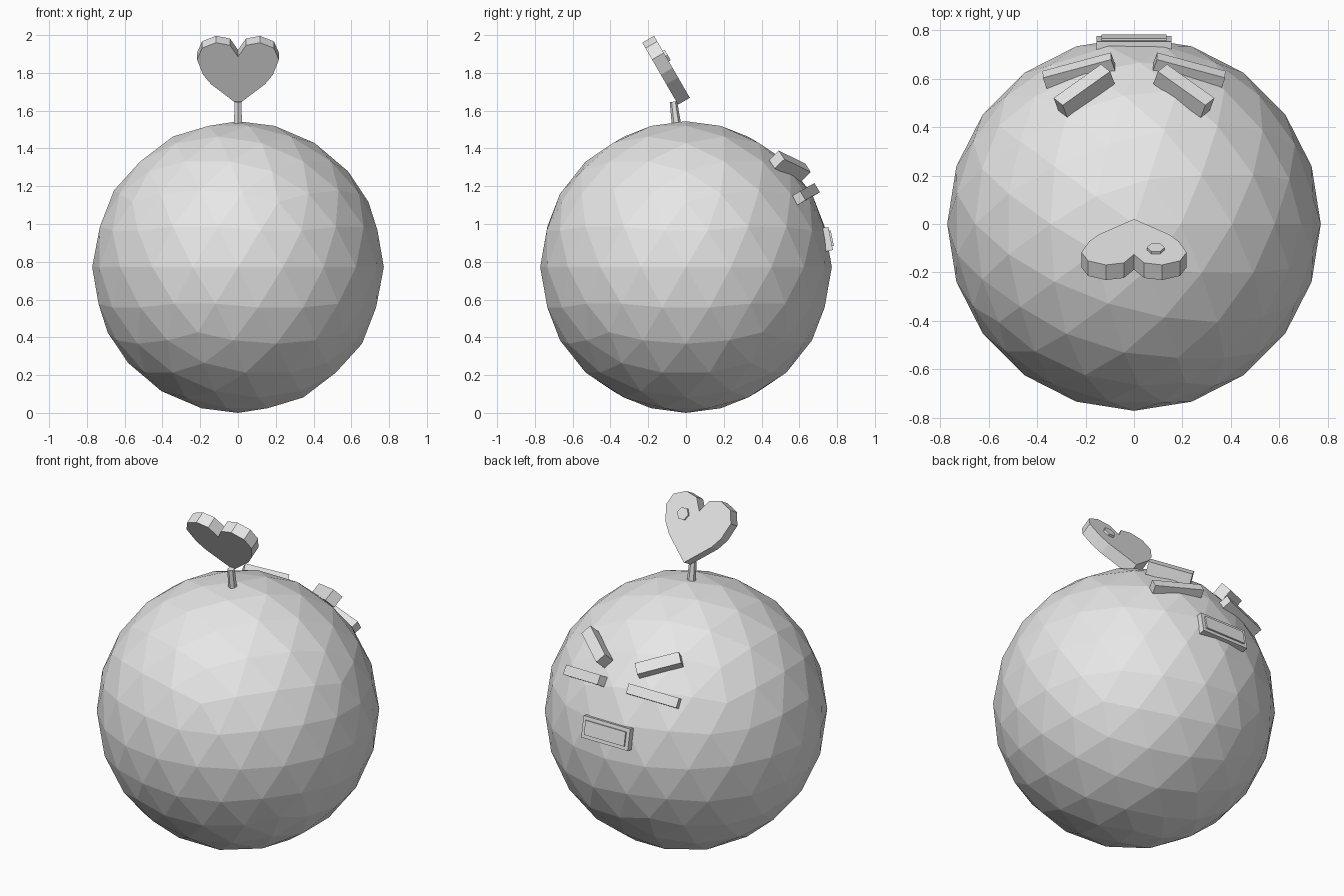
import bpy
import bmesh
from mathutils import Matrix, Vector

cube = bpy.data.objects.get("Cube")
if cube:
    bpy.data.objects.remove(cube, do_unlink=True)

grey = bpy.data.materials.new("plain_grey")
grey.use_nodes = True
grey.diffuse_color = (0.8, 0.8, 0.8, 1)
grey.node_tree.nodes["Principled BSDF"].inputs["Base Color"].default_value = (0.8, 0.8, 0.8, 1)

RADIUS = 0.772
CENTRE = Vector((0, 0, RADIUS))


def finish(name, bm, matrix=Matrix()):
    """Turn a bmesh into a flat-shaded grey object."""
    bmesh.ops.recalc_face_normals(bm, faces=bm.faces)
    mesh = bpy.data.meshes.new(name)
    bm.to_mesh(mesh)
    bm.free()
    mesh.materials.append(grey)
    obj = bpy.data.objects.new(name, mesh)
    obj.matrix_world = matrix
    bpy.context.collection.objects.link(obj)
    return obj


def frame(origin, along, normal):
    """Matrix with local x along the part and local z along the normal."""
    z = Vector(normal).normalized()
    x = Vector(along)
    x = (x - z * x.dot(z)).normalized()
    y = z.cross(x)
    return Matrix.Translation(origin) @ Matrix((x, y, z)).transposed().to_4x4()


def face_bar(name, origin, along, size):
    """Box lying against the ball, facing outwards."""
    origin = Vector(origin)
    bm = bmesh.new()
    bmesh.ops.create_cube(bm, size=1)
    bmesh.ops.scale(bm, vec=size, verts=bm.verts)
    return finish(name, bm, frame(origin, along, origin - CENTRE))


def cylinder(name, sides, r_low, r_high, depth, matrix):
    bm = bmesh.new()
    bmesh.ops.create_cone(bm, cap_ends=True, segments=sides, radius1=r_low,
                          radius2=r_high, depth=depth)
    return finish(name, bm, matrix)


# Faceted ball body
bm = bmesh.new()
bmesh.ops.create_icosphere(bm, subdivisions=3, radius=RADIUS)
finish("body", bm, Matrix.Translation(CENTRE))

# Slanted brows and eyes, mirrored
for side, s in (("left", 1), ("right", -1)):
    face_bar(side + "_brow", (s * 0.206, 0.55, 1.307),
             (-s * 0.098, 0.073, -0.032), (0.25, 0.066, 0.074))
    face_bar(side + "_eye", (s * 0.227, 0.631, 1.156),
             (-s * 0.145, 0.038, 0.021), (0.295, 0.056, 0.062))

# Mouth block with a raised panel
mouth = face_bar("mouth", (0, 0.748, 0.92), (1, 0, 0), (0.31, 0.125, 0.036))
bm = bmesh.new()
bm.from_mesh(mouth.data)
front = [f for f in bm.faces if f.normal.z > 0.9]
bmesh.ops.inset_region(bm, faces=front, thickness=0.03)
panel = bmesh.ops.extrude_face_region(bm, geom=front)
bmesh.ops.translate(bm, vec=(0, 0, 0.009),
                    verts=[v for v in panel["geom"] if isinstance(v, bmesh.types.BMVert)])
bmesh.ops.delete(bm, geom=front, context="FACES")
bm.to_mesh(mouth.data)
bm.free()

# Short stem
stem_dir = Vector((0, -0.13, 1))
cylinder("stem", 6, 0.025, 0.02, 0.13,
         frame((0, -0.058, 1.583), (1, 0, 0), stem_dir))

# Heart plate, leaning backwards from its lower tip
half = [(0.143, 0.125), (0.185, 0.183), (0.217, 0.275), (0.19, 0.345),
        (0.116, 0.379), (0.042, 0.362)]
outline = [(0, 0)] + half + [(0, 0.293)] + [(-x, y) for x, y in reversed(half)]
THICK = 0.072
bm = bmesh.new()
base = bm.faces.new([bm.verts.new((x, y, 0)) for x, y in outline])
top = bmesh.ops.extrude_face_region(bm, geom=[base])
bmesh.ops.translate(bm, vec=(0, 0, THICK),
                    verts=[v for v in top["geom"] if isinstance(v, bmesh.types.BMVert)])
lean = frame((0, -0.042, 1.632), (1, 0, 0), (0, 0.866, 0.5))
# local x runs along +x, so local y must point up the heart
if lean.col[1].z < 0:
    lean = lean @ Matrix.Diagonal((-1, -1, 1, 1))
finish("heart", bm, lean)

# Six-sided stud on the heart
stud_at = lean @ Matrix.Translation((0.09 * (1 if lean.col[0].x > 0 else -1), 0.255, THICK))
stud_at = stud_at @ Matrix.Rotation(1.5708, 4, "Z")
cylinder("heart_stud", 6, 0.037, 0.037, 0.024, stud_at)
